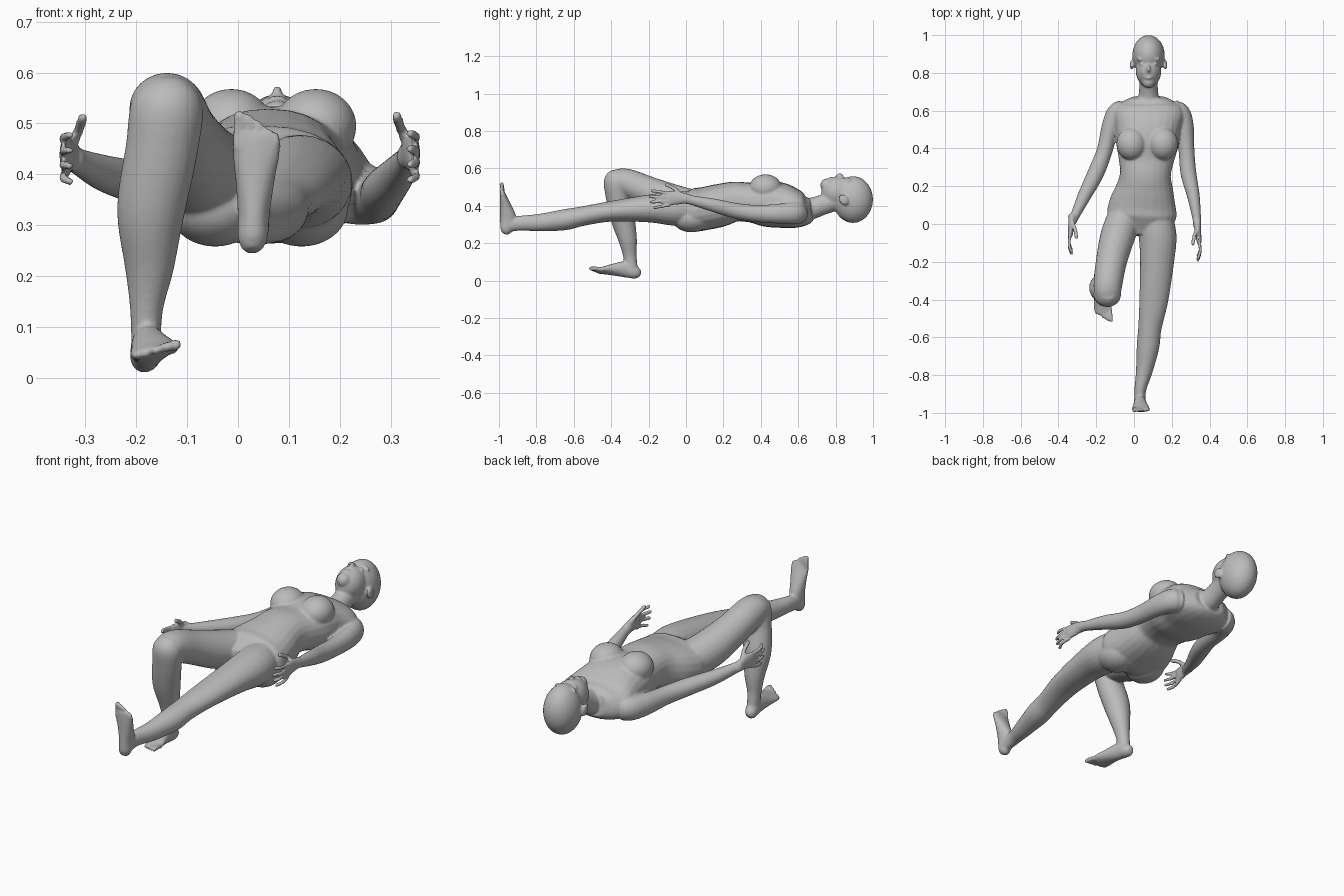
import bpy, bmesh, math
from mathutils import Vector, Matrix

cube = bpy.data.objects.get("Cube")
if cube:
    bpy.data.objects.remove(cube, do_unlink=True)

skin = bpy.data.materials.new("plain_grey")
skin.use_nodes = True
skin.diffuse_color = (0.5, 0.5, 0.5, 1)
skin.node_tree.nodes["Principled BSDF"].inputs["Base Color"].default_value = (0.5, 0.5, 0.5, 1)

bm = bmesh.new()
SIDES, STEPS = 24, 5
MID = 0.077                      # centre line of head and chest


def spline(a, b, c, d, t):
    """Catmull-Rom blend of equal-length number lists."""
    return [0.5 * (2 * q + (r - p) * t + (2 * p - 5 * q + 4 * r - s) * t * t
                   + (3 * q - p - 3 * r + s) * t ** 3) for p, q, r, s in zip(a, b, c, d)]


def tube(rings, power=2.0, matrix=Matrix()):
    """Loft ellipses (x, y, z, half width, half depth) along a smooth path."""
    pts = []
    for i in range(len(rings) - 1):
        quad = [rings[min(max(k, 0), len(rings) - 1)] for k in range(i - 1, i + 3)]
        pts += [spline(*quad, j / STEPS) for j in range(STEPS)]
    pts.append(rings[-1])
    loops = []
    for i, p in enumerate(pts):
        t = Vector(pts[min(i + 1, len(pts) - 1)][:3]) - Vector(pts[max(i - 1, 0)][:3])
        t.normalize()
        side = (Vector((1, 0, 0)) - t * t.x).normalized()
        up = side.cross(t)
        loop = []
        for k in range(SIDES):
            c, s = math.cos(math.tau * k / SIDES), math.sin(math.tau * k / SIDES)
            u = math.copysign(abs(c) ** (2 / power), c) * p[3]
            v = math.copysign(abs(s) ** (2 / power), s) * p[4]
            loop.append(bm.verts.new(matrix @ (Vector(p[:3]) + side * u + up * v)))
        loops.append(loop)
    for a, b in zip(loops, loops[1:]):
        for k in range(SIDES):
            n = (k + 1) % SIDES
            bm.faces.new((a[k], a[n], b[n], b[k]))
    bm.faces.new(loops[0][::-1])
    bm.faces.new(loops[-1])


def blob(centre, radii, turn=0.0):
    """Ellipsoid, turned about x."""
    m = Matrix.Translation(centre) @ Matrix.Rotation(turn, 4, 'X') @ Matrix.Diagonal((*radii, 1))
    bmesh.ops.create_uvsphere(bm, u_segments=28, v_segments=18, radius=1, matrix=m)


def digit(points, r, matrix=Matrix()):
    """Finger or toe with a rounded tip."""
    tube([(*p, r, r) for p in points], matrix=matrix)
    blob(matrix @ Vector(points[-1]), (r, r, r))


# Torso, from pelvis to the base of the neck
tube([(.035, -.06, .385, .12, .06), (.04, .03, .378, .180, .112), (.045, .10, .385, .178, .115),
      (.055, .18, .402, .155, .115), (.06, .26, .422, .135, .107), (.065, .34, .418, .147, .106),
      (.07, .42, .412, .165, .122), (.073, .50, .403, .172, .122), (.077, .58, .383, .190, .106),
      (.077, .63, .375, .165, .085), (.077, .67, .38, .09, .062)], 2.3)
for s in (-1, 1):
    blob((.07 + s * .083, .425, .495), (.08, .088, .073))          # breasts
    blob((.04 + s * .085, .03, .335), (.092, .105, .077))          # buttocks

# Neck and head
tube([(MID, .60, .375, .07, .06), (MID, .67, .385, .055, .058), (MID, .73, .405, .049, .054),
      (MID, .80, .43, .052, .058), (MID, .86, .44, .055, .06)])
blob((MID, .893, .433), (.086, .107, .125))
blob((MID, .812, .473), (.068, .088, .083))
blob((MID, .752, .510), (.034, .034, .036))                        # chin
blob((MID, .822, .556), (.010, .020, .020), .35)                   # nose
blob((MID, .775, .546), (.020, .010, .010))                        # lips
for s in (-1, 1):
    blob((MID + s * .034, .872, .532), (.028, .011, .015))         # brows
    blob((MID + s * .033, .846, .535), (.015, .008, .012))         # eyelids
    blob((MID + s * .089, .842, .432), (.010, .024, .032), .5)     # ears

# Straight left leg
tube([(.105, .07, .385, .09, .09), (.125, -.06, .385, .1, .092), (.122, -.2, .385, .09, .074),
      (.105, -.4, .37, .077, .055), (.084, -.55, .345, .062, .052), (.074, -.65, .325, .06, .056),
      (.054, -.78, .31, .044, .047), (.033, -.88, .307, .031, .040), (.031, -.96, .297, .030, .038)])

# Bent right leg: thigh, then shin
tube([(-.04, .06, .39, .09, .09), (-.085, -.06, .42, .092, .092), (-.12, -.2, .475, .082, .082),
      (-.138, -.32, .523, .076, .076), (-.14, -.385, .535, .066, .058), (-.14, -.425, .535, .035, .03)])
tube([(-.138, -.365, .585, .035, .03), (-.139, -.372, .54, .07, .066), (-.15, -.365, .45, .071, .064),
      (-.171, -.338, .33, .067, .064), (-.174, -.312, .22, .049, .050), (-.18, -.30, .13, .032, .036),
      (-.18, -.288, .04, .029, .034)])


def foot(heel, medial, forward, up):
    """Foot along local +y, big toe on local +x, sole on local z = 0."""
    m = Matrix.Identity(4)
    for i, axis in enumerate((medial, forward, up)):
        m.col[i][:3] = axis
    m.col[3][:3] = heel
    tube([(0, .002, .025, .016, .016), (0, .025, .034, .029, .033), (0, .08, .045, .032, .044),
          (0, .15, .032, .040, .031), (0, .20, .020, .048, .019), (0, .235, .013, .045, .011)], matrix=m)
    for i in range(5):
        x, r = .036 - i * .019, .0115 - i * .001
        end = .268 - i * .006 - i * i * .0015
        digit([(x, .205, .014), (x, .235 - i * .004, .016), (x, end, .012)], r, m)


foot((.028, -.995, .247), (-1, 0, 0), (.04, -.01, 1), (0, 1, .02))
foot((-.181, -.248, .003), (1, 0, .2), (.09, -.98, .16), (-.1, .16, .98))


def hand(s, x, y, z):
    """Hand with thumb up and fingers fanned toward -y; s is the side."""
    tube([(x, y + .03, z, .022, .025), (x + s * .004, y - .02, z + .004, .017, .034),
          (x + s * .01, y - .07, z + .004, .014, .040), (x + s * .011, y - .088, z + .004, .010, .036)])
    for i in range(4):
        up = .030 - i * .021
        reach = (.082, .092, .086, .068)[i]
        digit([(x + s * .01, y - .07, z + up), (x + s * .017, y - .085 - reach * .5, z + up * 1.25),
               (x + s * .004, y - .085 - reach, z + up * 1.45)], .0088)
    digit([(x, y - .01, z + .02), (x - s * .014, y - .045, z + .053),
           (x - s * .022, y - .09, z + .077)], .0105)


# Arms and hands
tube([(.16, .585, .37, .07, .07), (.235, .59, .362, .058, .062), (.268, .52, .358, .048, .055),
      (.278, .39, .358, .042, .046), (.288, .27, .372, .042, .042), (.314, .15, .402, .034, .036),
      (.332, .03, .43, .023, .026), (.334, -.01, .437, .022, .026)])
hand(1, .334, -.015, .437)
tube([(-.01, .585, .37, .07, .07), (-.082, .59, .365, .058, .062), (-.122, .52, .365, .048, .055),
      (-.155, .39, .372, .042, .046), (-.202, .27, .385, .044, .042), (-.262, .15, .402, .036, .036),
      (-.314, .04, .425, .024, .026), (-.325, .01, .432, .022, .026)])
hand(-1, -.327, .02, .434)

# One continuous skin
bmesh.ops.recalc_face_normals(bm, faces=bm.faces)
mesh = bpy.data.meshes.new("body")
bm.to_mesh(mesh)
bm.free()
mesh.materials.append(skin)
body = bpy.data.objects.new("body", mesh)
bpy.context.collection.objects.link(body)
mesh.polygons.foreach_set("use_smooth", [True] * len(mesh.polygons))
remesh = body.modifiers.new("merge_parts", 'REMESH')
remesh.mode = 'VOXEL'
remesh.voxel_size = 0.006
remesh.use_smooth_shade = True
soften = body.modifiers.new("soften", 'SMOOTH')
soften.factor = 0.5
soften.iterations = 6
